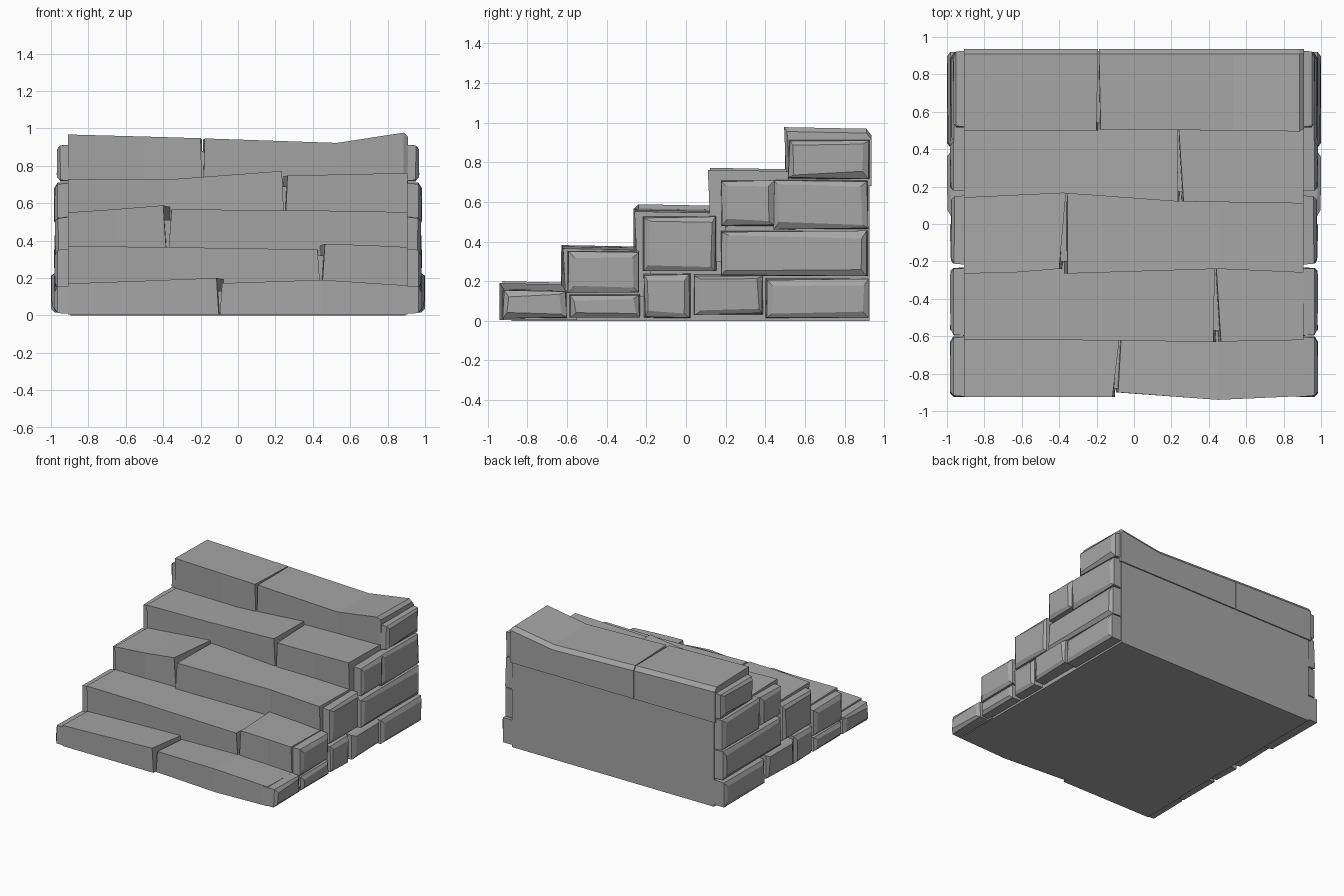
import bpy, bmesh, random

random.seed(4)
stone = bpy.data.materials.new("grey stone")
stone.diffuse_color = (0.38, 0.38, 0.38, 1)


def loft(name, rings):
    """Closed solid through rings of equal point count, flat shaded."""
    bm = bmesh.new()
    vs = [[bm.verts.new(p) for p in r] for r in rings]
    n = len(rings[0])
    for a, b in zip(vs, vs[1:]):
        for i in range(n):
            j = (i + 1) % n
            bm.faces.new((a[i], a[j], b[j], b[i]))
    bm.faces.new(vs[0][::-1])
    bm.faces.new(vs[-1])
    bmesh.ops.recalc_face_normals(bm, faces=bm.faces)
    me = bpy.data.meshes.new(name)
    bm.to_mesh(me)
    bm.free()
    me.materials.append(stone)
    ob = bpy.data.objects.new(name, me)
    bpy.context.collection.objects.link(ob)
    return ob


# Inner core: stair profile slightly behind the tread faces
profile = [(0.925, 0), (-0.88, 0), (-0.88, 0.13), (-0.57, 0.13), (-0.57, 0.32),
           (-0.20, 0.32), (-0.20, 0.51), (0.17, 0.51), (0.17, 0.69),
           (0.54, 0.69), (0.54, 0.88), (0.925, 0.88)]
loft("core", [[(x, y, z) for y, z in profile] for x in (-0.895, 0.895)])

# Treads: (bottom z, back y, left slab, right slab); slab points are
# (x, front y, top z). The x of the joint at the back comes last.
treads = [
    (0.005, -0.55, [(-0.91, -0.925, 0.17), (-0.5, -0.925, 0.185), (-0.115, -0.925, 0.20)],
     [(-0.085, -0.90, 0.172), (0.45, -0.94, 0.19), (0.905, -0.92, 0.16)], -0.07),
    (0.12, -0.18, [(-0.91, -0.62, 0.37), (-0.4, -0.62, 0.365), (0.425, -0.63, 0.352)],
     [(0.465, -0.628, 0.382), (0.7, -0.625, 0.375), (0.905, -0.62, 0.365)], 0.435),
    (0.30, 0.20, [(-0.91, -0.265, 0.55), (-0.65, -0.26, 0.568), (-0.40, -0.24, 0.588)],
     [(-0.355, -0.265, 0.567), (0.45, -0.24, 0.56), (0.905, -0.26, 0.552)], -0.36),
    (0.49, 0.56, [(-0.91, 0.14, 0.73), (-0.38, 0.165, 0.726), (0.235, 0.12, 0.772)],
     [(0.265, 0.12, 0.748), (0.6, 0.115, 0.754), (0.905, 0.11, 0.762)], 0.235),
    (0.68, 0.935, [(-0.91, 0.50, 0.967), (-0.5, 0.50, 0.956), (-0.20, 0.50, 0.947)],
     [(-0.178, 0.505, 0.946), (0.53, 0.50, 0.922), (0.885, 0.495, 0.977), (0.91, 0.51, 0.955)], -0.19),
]
for k, (zb, yb, left, right, jx) in enumerate(treads):
    for side, pts in (("left", left), ("right", right)):
        rings = []
        for i, (x, y, z) in enumerate(pts):
            joint = i == (len(pts) - 1 if side == "left" else 0)
            s = -0.003 if side == "left" else 0.003
            xb = jx + s if joint else x            # groove narrows to the back
            xl = (left[-1][0] + right[0][0]) / 2 + s if joint else x
            yf = y + (0.012 if not joint else 0)
            rings.append([(xl, yf if k else y, zb), (x, y, z),
                          (xb, yb - 0.025, z - 0.008), (xb, yb, z - 0.04), (xb, yb, zb)])
        loft(f"tread_{k + 1}_{side}", rings)

# Side wall stones: (y0, y1, z0, z1, outer x), same layout on both sides
stones = [
    (-0.925, -0.60, 0.01, 0.155, 0.985), (-0.59, -0.23, 0.015, 0.135, 0.985),
    (-0.215, 0.025, 0.015, 0.24, 0.985), (0.04, 0.39, 0.03, 0.235, 1.0),
    (0.40, 0.92, 0.015, 0.215, 1.0), (-0.60, -0.235, 0.14, 0.355, 0.985),
    (-0.22, 0.155, 0.25, 0.53, 0.98), (0.175, 0.92, 0.225, 0.455, 0.985),
    (0.175, 0.45, 0.475, 0.71, 0.985), (0.44, 0.92, 0.46, 0.71, 0.98),
    (0.515, 0.93, 0.715, 0.915, 0.97)]


def rect(x, y0, y1, z0, z1, m, j):
    r = lambda: random.uniform(-j, j)
    return [(x + r() * 0.3, y + r(), z + r()) for y, z in
            ((y0 + m, z0 + m), (y1 - m, z0 + m), (y1 - m, z1 - m), (y0 + m, z1 - m))]


for i, (y0, y1, z0, z1, xo) in enumerate(stones):
    rings = [rect(0.87, y0, y1, z0, z1, 0, 0),
             rect(xo - 0.02, y0, y1, z0, z1, 0.005, 0.006),
             rect(xo - 0.003, y0, y1, z0, z1, 0.03, 0.010)]
    for name, s in (("right", 1), ("left", -1)):
        loft(f"side_stone_{name}_{i + 1}", [[(s * x, y, z) for x, y, z in r] for r in rings])
